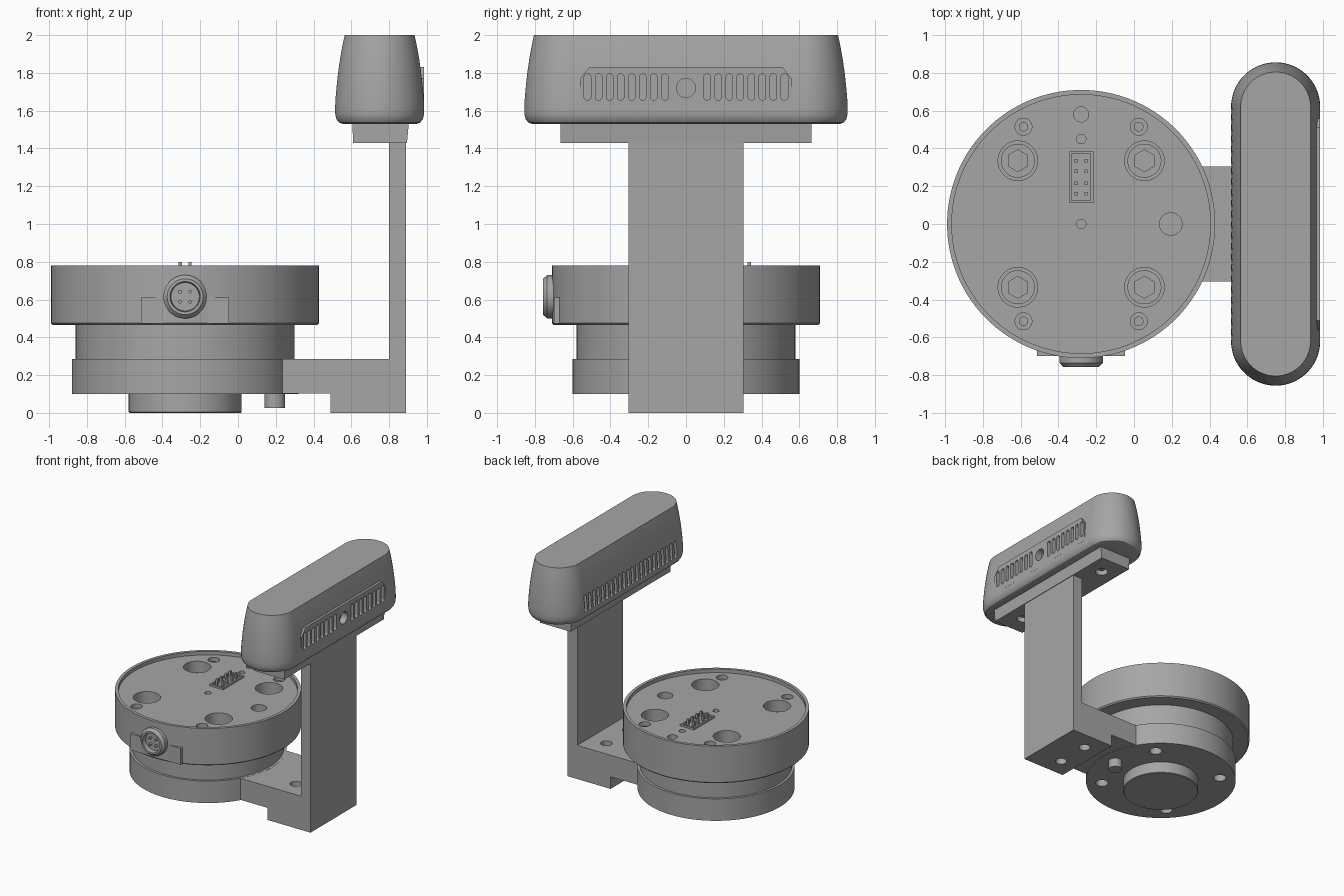
import bpy, bmesh, math
from mathutils import Vector

cube = bpy.data.objects.get("Cube")
if cube:
    bpy.data.objects.remove(cube, do_unlink=True)

grey = bpy.data.materials.new("plain grey")
grey.use_nodes = True
grey.diffuse_color = (0.38, 0.38, 0.38, 1)
grey.node_tree.nodes["Principled BSDF"].inputs["Base Color"].default_value = (0.38, 0.38, 0.38, 1)

CX = -0.28  # axis of the round base
parts = []


def finish(name, bm):
    bmesh.ops.recalc_face_normals(bm, faces=bm.faces)
    mesh = bpy.data.meshes.new(name)
    bm.to_mesh(mesh)
    bm.free()
    mesh.materials.append(grey)
    ob = bpy.data.objects.new(name, mesh)
    bpy.context.collection.objects.link(ob)
    parts.append(ob)
    return ob


def oval(u, v, r, half=0.0, n=24):
    """Circle, or a slot stretched along the second axis."""
    pts = []
    for i in range(n):
        a = 2 * math.pi * (i + 0.5) / n
        pts.append((u + r * math.cos(a), v + r * math.sin(a) + math.copysign(half, math.sin(a))))
    return pts


def rect(u0, u1, v0, v1):
    return [(u0, v0), (u1, v0), (u1, v1), (u0, v1)]


def place(axis, p, w):
    u, v = p
    return {"X": (w, u, v), "Y": (u, w, v), "Z": (u, v, w)}[axis]


def skin(bm, rings):
    """Close a stack of equal rings with quads and two caps."""
    loops = [[bm.verts.new(p) for p in ring] for ring in rings]
    n = len(loops[0])
    for a, b in zip(loops, loops[1:]):
        for i in range(n):
            j = (i + 1) % n
            bm.faces.new((a[i], a[j], b[j], b[i]))
    bm.faces.new(loops[0][::-1])
    bm.faces.new(loops[-1])


def prisms(name, items):
    """Extruded outlines: (points, axis, low, high)."""
    bm = bmesh.new()
    for pts, axis, lo, hi in items:
        skin(bm, [[place(axis, p, w) for p in pts] for w in (lo, hi)])
    return finish(name, bm)


def turned(name, profile, x=0.0, half=0.0, n=96):
    """Rings of (radius, height) around a vertical axis."""
    bm = bmesh.new()
    skin(bm, [[place("Z", p, z) for p in oval(x, 0, r, half, n)] for r, z in profile])
    return finish(name, bm)


def combine(target, tool, operation="DIFFERENCE"):
    mod = target.modifiers.new("combine", "BOOLEAN")
    mod.object, mod.operation, mod.solver = tool, operation, "EXACT"
    tool.hide_render = True
    bpy.context.view_layer.update()
    deps = bpy.context.evaluated_depsgraph_get()
    mesh = bpy.data.meshes.new_from_object(target.evaluated_get(deps))
    target.modifiers.clear()
    target.data = mesh
    parts.remove(tool)
    bpy.data.objects.remove(tool, do_unlink=True)


# Round base: dished housing, neck, lower disc, boss and locating pin
FLOOR = 0.75
housing = turned("upper_housing", [(0.70, 0.465), (0.71, 0.475), (0.71, 0.78), (0.685, 0.78),
                                   (0.685, FLOOR)], CX)
turned("neck", [(0.58, 0.27), (0.58, 0.48)], CX)
lower = turned("lower_disc", [(0.60, 0.10), (0.60, 0.285)], CX)
turned("bottom_boss", [(0.295, 0.0), (0.30, 0.005), (0.30, 0.12)], CX, n=64)
turned("locating_pin", [(0.055, 0.025), (0.055, 0.12)], 0.195, n=32)

corners = [(CX + sx * 0.335, sy * 0.335) for sx in (-1, 1) for sy in (-1, 1)]

# Holes in the dished top
holes = [(oval(x, y, 0.105, n=40), "Z", 0.60, 0.9) for x, y in corners]
holes += [(oval(0.195, 0, 0.06), "Z", 0.62, 0.9), (oval(CX, 0.58, 0.04), "Z", 0.70, 0.9),
          (oval(CX, 0.45, 0.025), "Z", 0.70, 0.9), (oval(CX, 0, 0.025), "Z", 0.70, 0.9)]
holes += [(oval(CX + sx * 0.305, sy * 0.515, 0.045), "Z", 0.69, 0.9) for sx in (-1, 1) for sy in (-1, 1)]
combine(housing, prisms("top_hole_cutter", holes))

# Socket screws sunk in the four large holes
screws = prisms("socket_screws", [(oval(x, y, 0.09, n=32), "Z", 0.58, 0.66) for x, y in corners])
combine(screws, prisms("hex_cutter", [(oval(x, y, 0.058, n=6), "Z", 0.61, 0.7) for x, y in corners]))
# Screw points in the small corner holes
prisms("corner_screws", [(oval(CX + sx * 0.305, sy * 0.515, 0.025, n=16), "Z", 0.68, 0.725)
                         for sx in (-1, 1) for sy in (-1, 1)])

# Holes in the underside
combine(lower, prisms("underside_cutter", [(oval(x, y, 0.05), "Z", 0.0, 0.16) for x, y in corners]))

# Pin connector on the top
shell = prisms("pin_connector_shell", [(rect(CX - 0.065, CX + 0.065, 0.11, 0.385), "Z", 0.72, 0.765)])
combine(shell, prisms("connector_cutter", [(rect(CX - 0.05, CX + 0.05, 0.125, 0.37), "Z", 0.752, 0.8)]))
prisms("connector_pins", [(rect(CX + s * 0.026 - 0.009, CX + s * 0.026 + 0.009, y - 0.009, y + 0.009),
                           "Z", 0.74, 0.80) for s in (-1, 1) for y in (0.16, 0.215, 0.28, 0.335)])

# Round cable socket on the front, over a flat pad
prisms("socket_pad", [(rect(CX - 0.233, CX + 0.233, -0.70, -0.60), "Z", 0.472, 0.61)])
socket = turned("cable_socket", [(0.115, 0.66), (0.115, 0.735), (0.095, 0.757), (0.08, 0.757),
                                 (0.075, 0.72)], n=48)
socket.rotation_euler.x = math.pi / 2
socket.location = Vector((CX, 0, 0.615))
prisms("socket_contacts", [(oval(CX + sx * 0.027, 0.615 + sz * 0.027, 0.01, n=12), "Y", -0.745, -0.71)
                           for sx in (-1, 1) for sz in (-1, 1)])

# Bracket: foot, upright and head shelf
bracket = prisms("bracket", [([(0.2, 0.102), (0.49, 0.102), (0.49, 0), (0.89, 0), (0.89, 1.45),
                               (0.80, 1.45), (0.80, 0.284), (0.2, 0.284)], "Y", -0.305, 0.305)])
combine(bracket, prisms("foot_hole_cutter", [(oval(0.64, s * 0.145, 0.045), "Z", -0.1, 0.4) for s in (-1, 1)]))
shelf = prisms("head_shelf", [([(0.61, 1.43), (0.895, 1.43), (0.905, 1.54), (0.605, 1.54)], "Y", -0.665, 0.665)])
combine(shelf, prisms("shelf_hole_cutter", [(oval(0.75, s * 0.49, 0.05), "Z", 1.3, 1.49) for s in (-1, 1)]))
prisms("shelf_screws", [(oval(0.75, s * 0.49, 0.025, n=16), "Z", 1.455, 1.5) for s in (-1, 1)])

# Sensor head with a tapering rounded body
HX = 0.75
head = turned("sensor_head", [(0.195, 1.53), (0.215, 1.537), (0.229, 1.555), (0.235, 1.58), (0.236, 1.61),
                              (0.234, 1.66), (0.228, 1.73), (0.219, 1.81), (0.207, 1.89), (0.196, 1.95),
                              (0.185, 2.0)], HX, half=0.62, n=80)
panel = prisms("vent_panel", [([(-0.56, 1.605), (0.56, 1.605), (0.56, 1.77), (0.51, 1.832),
                                (-0.51, 1.832), (-0.56, 1.77)], "X", 0.90, 0.986)])
combine(head, panel, "UNION")

# Vent slots on both long sides, plus a round port between the outer ones
vents = [(oval(s * (0.112 + i * 0.0585), 1.725, 0.018, 0.052, 12), "X", 0.945, 1.1)
         for s in (-1, 1) for i in range(8)]
vents.append((oval(0, 1.72, 0.05), "X", 0.93, 1.1))
vents += [(oval((i - 10.5) * 0.057, 1.665, 0.016, 0.055, 12), "X", 0.4, 0.555) for i in range(22)]
combine(head, prisms("vent_cutter", vents))

# Smooth the round surfaces, keep the edges sharp
bpy.ops.object.select_all(action="DESELECT")
for ob in parts:
    ob.select_set(True)
bpy.context.view_layer.objects.active = head
bpy.ops.object.shade_smooth_by_angle(angle=math.radians(28))
